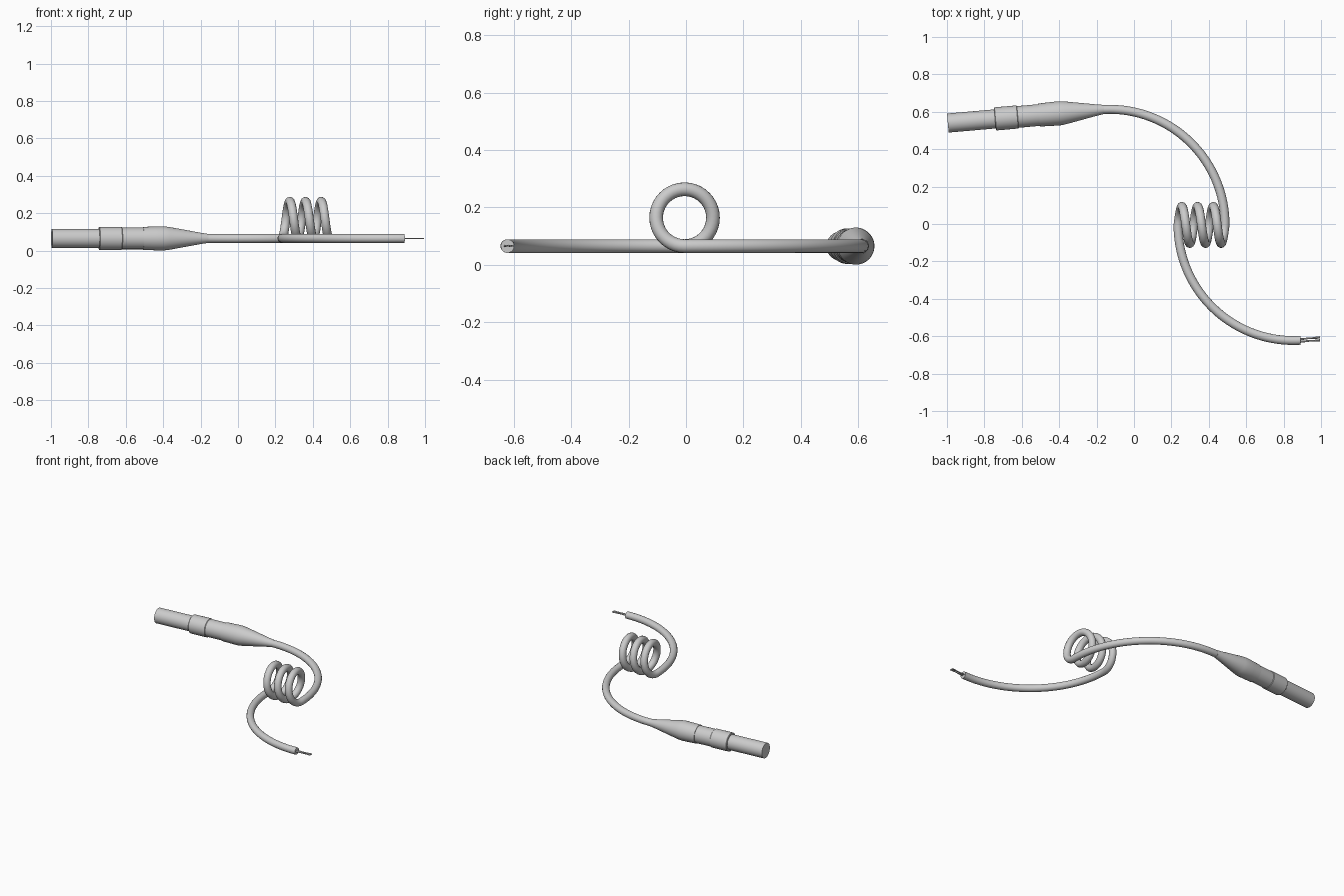
import bpy, bmesh
from math import sin, cos, pi, radians
from mathutils import Vector, Matrix

if "Cube" in bpy.data.objects:
    bpy.data.objects.remove(bpy.data.objects["Cube"])

CZ = 0.065            # height of the cable centreline
CY = -0.005           # y of the coil axis
R_CABLE = 0.0238
R_ARC = 0.618
R_COIL = 0.099
X0, X1, TURNS = 0.487, 0.235, 3
TILT = radians(5)     # slope of both cable ends


def smooth(obj):
    bpy.ops.object.select_all(action='DESELECT')
    obj.select_set(True)
    bpy.context.view_layer.objects.active = obj
    bpy.ops.object.shade_smooth_by_angle(angle=radians(30))


def tube(name, pts, radius, res):
    cu = bpy.data.curves.new(name, 'CURVE')
    cu.dimensions = '3D'
    cu.bevel_depth = radius
    cu.bevel_resolution = res
    cu.use_fill_caps = True
    sp = cu.splines.new('POLY')
    sp.points.add(len(pts) - 1)
    for p, co in zip(sp.points, pts):
        p.co = (*co, 1)
    obj = bpy.data.objects.new(name, cu)
    bpy.context.collection.objects.link(obj)
    bpy.ops.object.select_all(action='DESELECT')
    obj.select_set(True)
    bpy.context.view_layer.objects.active = obj
    bpy.ops.object.convert(target='MESH')
    obj = bpy.context.view_layer.objects.active
    obj.name = name
    smooth(obj)
    return obj


def lathe(name, profile, matrix, n=48):
    # profile: (distance along local x, radius), capped at both ends
    bm = bmesh.new()
    rings = [[bm.verts.new((s, r * cos(2 * pi * i / n), r * sin(2 * pi * i / n)))
              for i in range(n)] for s, r in profile]
    for a, b in zip(rings, rings[1:]):
        for i in range(n):
            j = (i + 1) % n
            bm.faces.new((a[i], a[j], b[j], b[i]))
    bm.faces.new(rings[0])
    bm.faces.new(rings[-1])
    bmesh.ops.recalc_face_normals(bm, faces=bm.faces)
    bm.transform(matrix)
    me = bpy.data.meshes.new(name)
    bm.to_mesh(me)
    bm.free()
    obj = bpy.data.objects.new(name, me)
    bpy.context.collection.objects.link(obj)
    smooth(obj)
    return obj


# cable: upper arc, three-turn coil, lower arc
path = []
N = 40
c1 = X0 - R_ARC
for i in range(N):
    a = (pi / 2 + TILT) * (1 - i / N)
    path.append((c1 + R_ARC * cos(a), CY + R_ARC * sin(a), CZ))
start = Vector(path[0])
M = 40 * TURNS
for i in range(M + 1):
    a = 2 * pi * TURNS * i / M
    path.append((X0 + (X1 - X0) * i / M, CY - R_COIL * sin(a),
                 CZ + R_COIL * (1 - cos(a))))
c2 = X1 + R_ARC
for i in range(1, N + 1):
    a = pi + (pi / 2 + radians(3.5)) * i / N
    path.append((c2 + R_ARC * cos(a), CY + R_ARC * sin(a), CZ))
tube("cable", path, R_CABLE, 6)

# bare wire strands, lying in a flat slightly crossing row
end = Vector(path[-1])
d = Vector((cos(TILT), sin(TILT), 0))
side = Vector((-d.y, d.x, 0))
for i, (o0, o1) in enumerate([(-0.010, -0.006), (-0.003, -0.011),
                              (0.003, 0.010), (0.010, 0.003)]):
    tube(f"wire_strand_{i + 1}",
         [end - d * 0.01 + side * o0, end + d * 0.05 + side * (o0 + o1) / 2,
          end + d * 0.104 + side * o1], 0.0034, 2)

# plug, turned along the tilted cable end; local x runs from the tip
L = (start.x + 0.9955) / cos(TILT)
tip = start - d * L
mat = Matrix.Translation(tip) @ Matrix.Rotation(TILT, 4, 'Z')
lathe("plug_sleeve", [(0, 0.051), (0.27, 0.051)], mat)
lathe("plug_collar", [(0.253, 0.059), (0.256, 0.062), (0.373, 0.062), (0.376, 0.059)], mat)
lathe("plug_grip", [(0.36, 0.058), (0.51, 0.058)], mat)
lathe("strain_relief", [(0.49, 0.0615), (0.55, 0.0635), (0.60, 0.0645), (0.63, 0.061),
                        (0.74, 0.041), (0.80, 0.030), (L + 0.025, 0.0242)], mat)
